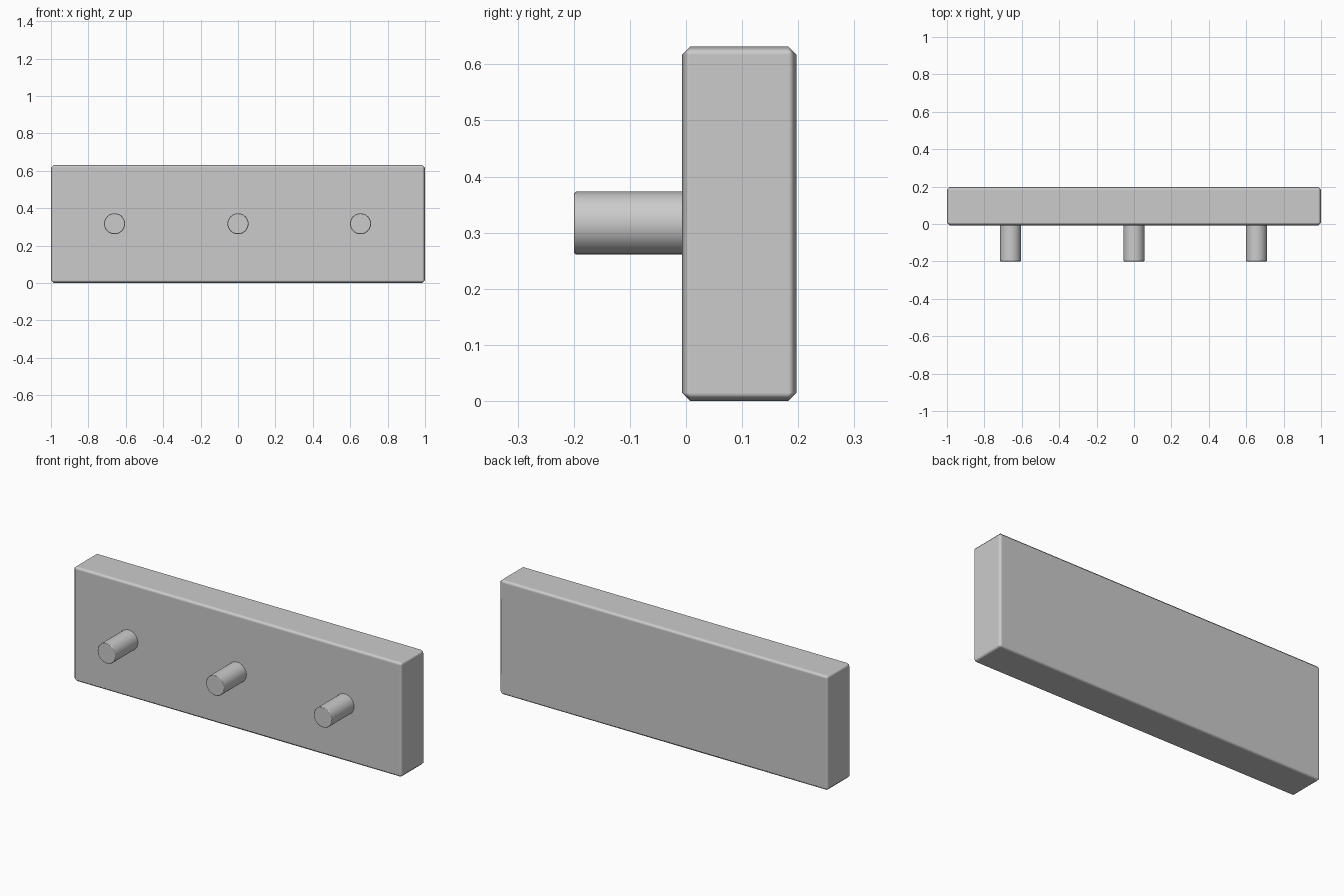
import bpy
import math

cube = bpy.data.objects.get("Cube")
if cube:
    bpy.data.objects.remove(cube, do_unlink=True)

grey = bpy.data.materials.new("plain grey")
grey.use_nodes = True
colour = (0.6, 0.6, 0.6, 1)
grey.diffuse_color = colour
grey.node_tree.nodes["Principled BSDF"].inputs["Base Color"].default_value = colour

BACK, FRONT, PEG_TIP = 0.197, -0.007, -0.2
HEIGHT = 0.632


def finish(obj, name, bevel, segments):
    """Name, colour, chamfer and smooth one part."""
    obj.name = name
    obj.data.materials.append(grey)
    bpy.ops.object.transform_apply(location=False, rotation=True, scale=True)
    bpy.ops.object.shade_smooth()
    mod = obj.modifiers.new("soft edges", 'BEVEL')
    mod.width = bevel
    mod.segments = segments
    mod.limit_method = 'ANGLE'
    mod.angle_limit = math.radians(40)
    mod.harden_normals = True


# Backboard with chamfered edges
bpy.ops.mesh.primitive_cube_add(size=1, location=(0, (BACK + FRONT) / 2, HEIGHT / 2))
board = bpy.context.object
board.scale = (2, BACK - FRONT, HEIGHT)
finish(board, "backboard", 0.015, 1)

# Three round pegs, sunk slightly into the board
peg_end = FRONT + 0.03
for side, x in (("right", -0.66), ("middle", 0), ("left", 0.655)):
    bpy.ops.mesh.primitive_cylinder_add(
        vertices=32, radius=0.056, depth=peg_end - PEG_TIP,
        location=(x, (peg_end + PEG_TIP) / 2, 0.317),
        rotation=(math.pi / 2, 0, 0))
    finish(bpy.context.object, side + "_peg", 0.004, 1)
